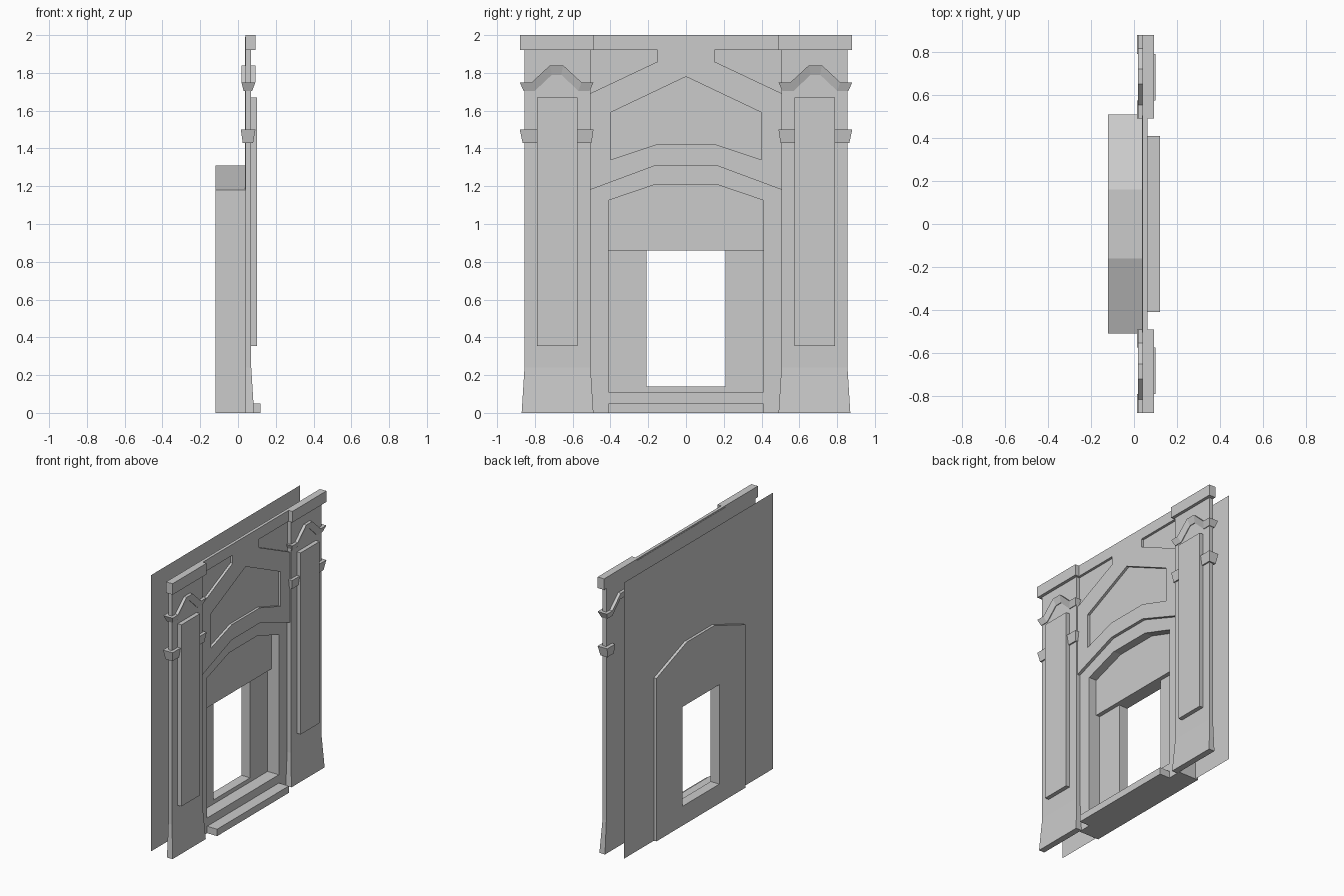
import bpy, bmesh

if "Cube" in bpy.data.objects:
    bpy.data.objects.remove(bpy.data.objects["Cube"])


def make(name, bm, mirror=False):
    if mirror:  # open the seam so the mirrored half welds cleanly
        seam = [f for f in bm.faces if all(abs(v.co.y) < 1e-5 for v in f.verts)]
        bmesh.ops.delete(bm, geom=seam, context='FACES')
    me = bpy.data.meshes.new(name)
    bm.to_mesh(me)
    bm.free()
    ob = bpy.data.objects.new(name, me)
    bpy.context.collection.objects.link(ob)
    if mirror:
        m = ob.modifiers.new("Mirror", 'MIRROR')
        m.use_axis = (False, True, False)
        m.use_clip = True
    return ob


def loft(name, rings, mirror=False):
    """Closed solid skinned through equal-length rings."""
    bm = bmesh.new()
    rs = [[bm.verts.new(p) for p in r] for r in rings]
    n = len(rs[0])
    for a, b in zip(rs, rs[1:]):
        for i in range(n):
            j = (i + 1) % n
            bm.faces.new((a[i], a[j], b[j], b[i]))
    bm.faces.new(rs[0][::-1])
    bm.faces.new(rs[-1])
    bmesh.ops.recalc_face_normals(bm, faces=bm.faces)
    return make(name, bm, mirror)


def prism(name, yz, x0, x1, mirror=False):
    """Extrude a y-z outline from x0 to x1."""
    return loft(name, [[(x, y, z) for y, z in yz] for x in (x0, x1)], mirror)


def box(name, x0, x1, y0, y1, z0, z1, mirror=False):
    return prism(name, [(y0, z0), (y1, z0), (y1, z1), (y0, z1)], x0, x1, mirror)


def slab(x0, x1, y0, y1, z):
    return [(x0, y0, z), (x1, y0, z), (x1, y1, z), (x0, y1, z)]


def sym(half):
    """Complete a right-half outline with its mirror image."""
    return half + [(-y, z) for y, z in reversed(half)]


# Backing sheet, notched around the portal
bm = bmesh.new()
outline = sym([(.51, 0), (.85, 0), (.85, 2)])
outline += [(-.51, 1.18), (-.16, 1.31), (.16, 1.31), (.51, 1.18)]
bm.faces.new([bm.verts.new((-.10, y, z)) for y, z in outline])
make("back_sheet", bm)

# Raised upper wall with recessed central panel and spandrels
prism("upper_wall", [(0, 1.31), (.16, 1.31), (.51, 1.18), (.51, 1.69), (.15, 1.86),
                     (.15, 1.92), (.51, 1.92), (.51, 2), (0, 2), (0, 1.78),
                     (.40, 1.59), (.40, 1.34), (.16, 1.42), (0, 1.42)],
      .04, .062, mirror=True)
prism("wall_recess", sym([(.505, 1.185), (.505, 1.99)])[:2] +
      [(-.505, 1.99), (-.505, 1.185), (-.16, 1.315), (.16, 1.315)], .038, .044)

# Arched portal frame
prism("portal_frame", sym([(.41, 0), (.51, 0), (.51, 1.18), (.16, 1.31)]) +
      [(-.41, 1.125), (-.16, 1.21), (.16, 1.21), (.41, 1.125)], -.12, .04)

# Portal infill, window surround and steps
prism("arch_panel", sym([(.41, .86), (.41, 1.125), (.16, 1.21)]), -.12, -.02)
box("window_side", -.12, -.05, .21, .41, .11, .86, mirror=True)
box("window_bottom", -.12, -.05, -.21, .21, .11, .14)
box("portal_sill", -.12, .04, -.41, .41, 0, .11)
box("front_step", .04, .12, -.41, .41, 0, .05)

# Pilasters with flared feet
loft("pilaster", [slab(.04, .085, .49, .87, 0), slab(.04, .07, .505, .855, .24),
                  slab(.04, .07, .505, .855, 1.92)], mirror=True)
box("pilaster_panel", .07, .10, .575, .79, .355, 1.67, mirror=True)
box("pilaster_cornice", .04, .092, .49, .88, 1.92, 2, mirror=True)

# Tapered brackets either side of each pilaster panel
loft("inner_bracket", [slab(.025, .08, .50, .575, 1.43),
                       slab(.015, .092, .49, .575, 1.50)], mirror=True)
loft("outer_bracket", [slab(.025, .08, .79, .865, 1.43),
                       slab(.015, .092, .79, .88, 1.50)], mirror=True)

# Stepped cap moulding over each pilaster
top = [(.49, 1.75), (.553, 1.75), (.65, 1.84), (.72, 1.84), (.817, 1.75), (.88, 1.75)]
low = [(.51, 1.705), (.57, 1.705), (.66, 1.79), (.71, 1.79), (.80, 1.705), (.86, 1.705)]
loft("pilaster_cap", [[(.03, b[0], b[1]), (.075, b[0], b[1]),
                       (.092, t[0], t[1]), (.018, t[0], t[1])]
                      for t, b in zip(top, low)], mirror=True)
